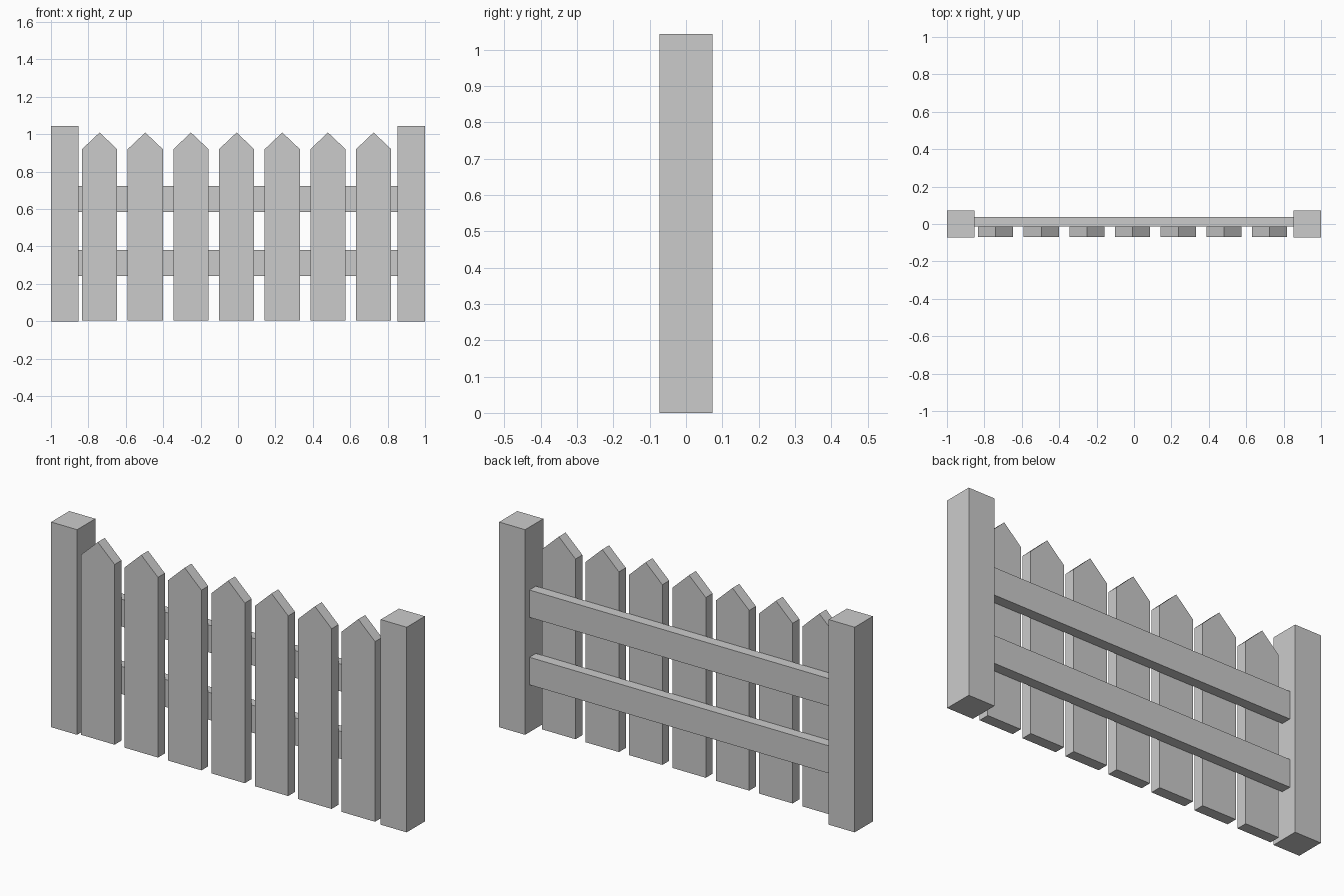
import bpy

if "Cube" in bpy.data.objects:
    bpy.data.objects.remove(bpy.data.objects["Cube"])


def extrude_profile(name, pts, y0, y1):
    """Solid made from an x-z outline (counter-clockwise seen from the front)."""
    n = len(pts)
    verts = [(x, y0, z) for x, z in pts] + [(x, y1, z) for x, z in pts]
    faces = [tuple(range(n)), tuple(range(2 * n - 1, n - 1, -1))]
    faces += [(i, i + n, (i + 1) % n + n, (i + 1) % n) for i in range(n)]
    mesh = bpy.data.meshes.new(name)
    mesh.from_pydata(verts, [], faces)
    obj = bpy.data.objects.new(name, mesh)
    bpy.context.collection.objects.link(obj)
    return obj


def box(name, x0, x1, y0, y1, z0, z1):
    return extrude_profile(name, [(x0, z0), (x1, z0), (x1, z1), (x0, z1)], y0, y1)


# End posts
box("left_post", -1.0, -0.854, -0.073, 0.073, 0, 1.043)
box("right_post", 0.854, 1.0, -0.073, 0.073, 0, 1.043)

# Horizontal rails between the posts
box("lower_rail", -0.854, 0.854, -0.014, 0.038, 0.241, 0.381)
box("upper_rail", -0.854, 0.854, -0.014, 0.038, 0.584, 0.723)

# Pointed pickets on the front of the rails
half = 0.094
for i in range(7):
    cx = -0.740 + i * 0.2442
    outline = [(cx - half, 0.004), (cx + half, 0.004), (cx + half, 0.92),
               (cx, 1.009), (cx - half, 0.92)]
    extrude_profile(f"picket_{i + 1}", outline, -0.069, -0.014)
